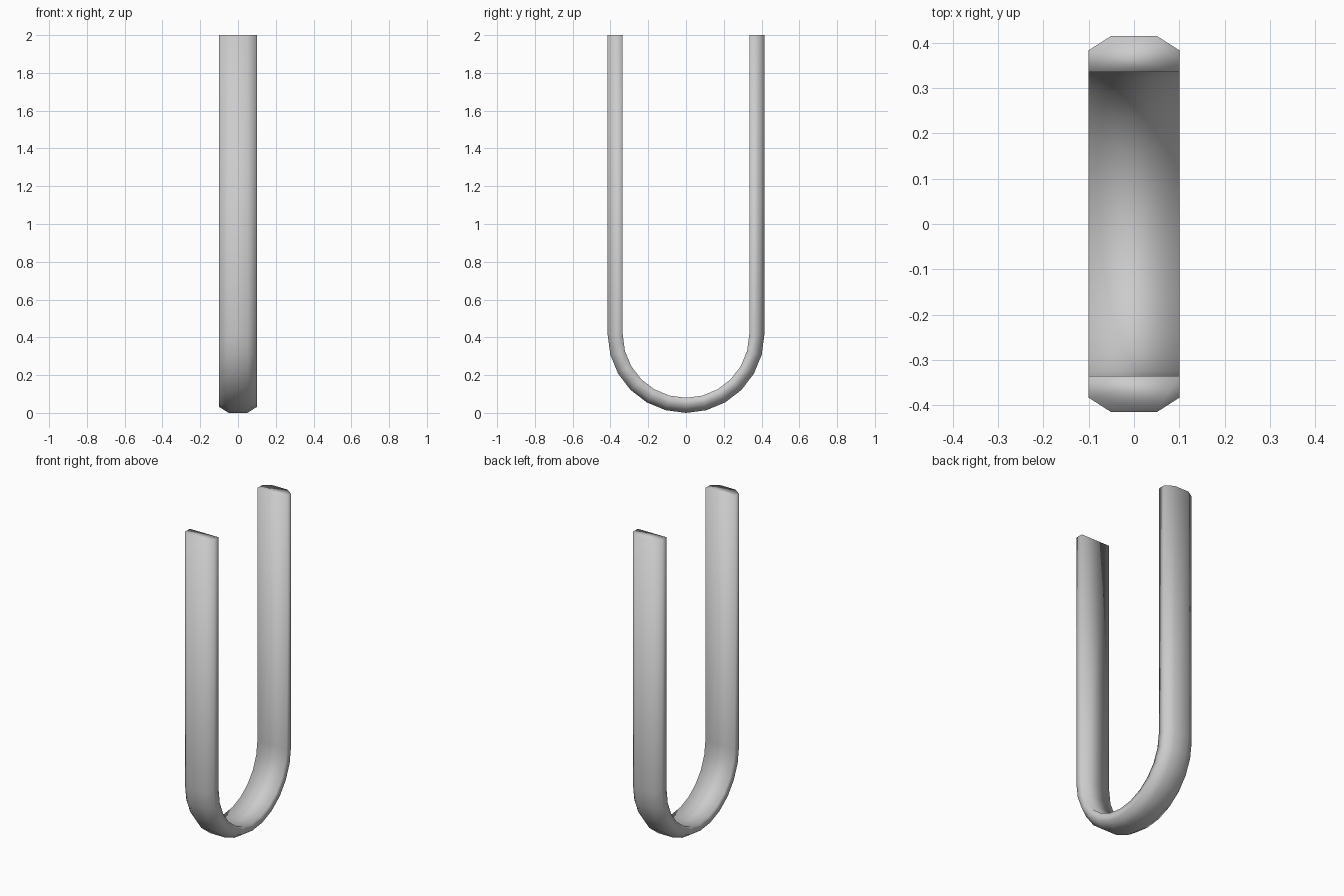
import bpy, bmesh
from math import pi, sin, cos

if "Cube" in bpy.data.objects:
    bpy.data.objects.remove(bpy.data.objects["Cube"])

R = 0.415       # outer bend radius
TOP = 2.0
STEPS = 12      # segments around the bend

# Cross-section: (x, inset from the outer face), flat inside, chamfered outside
section = [(-0.1, 0.08), (0.1, 0.08), (0.1, 0.032),
           (0.05, 0.0), (-0.05, 0.0), (-0.1, 0.032)]

bm = bmesh.new()


def ring(angle, z_centre):
    """Section placed at an angle around the bend centre."""
    return [bm.verts.new((x, -cos(angle) * (R - d), z_centre - sin(angle) * (R - d)))
            for x, d in section]


# Front leg top, half-circle bend, back leg top
rings = [ring(0, TOP)]
rings += [ring(pi * i / STEPS, R) for i in range(STEPS + 1)]
rings.append(ring(pi, TOP))

n = len(section)
for a, b in zip(rings, rings[1:]):
    for i in range(n):
        j = (i + 1) % n
        bm.faces.new((a[i], a[j], b[j], b[i]))

# End caps
bm.faces.new(rings[0])
bm.faces.new(rings[-1])
bmesh.ops.recalc_face_normals(bm, faces=bm.faces[:])
for f in bm.faces:
    f.smooth = True

mesh = bpy.data.meshes.new("u_shaped_bar")
bm.to_mesh(mesh)
bm.free()
bar = bpy.data.objects.new("u_shaped_bar", mesh)
bpy.context.collection.objects.link(bar)
